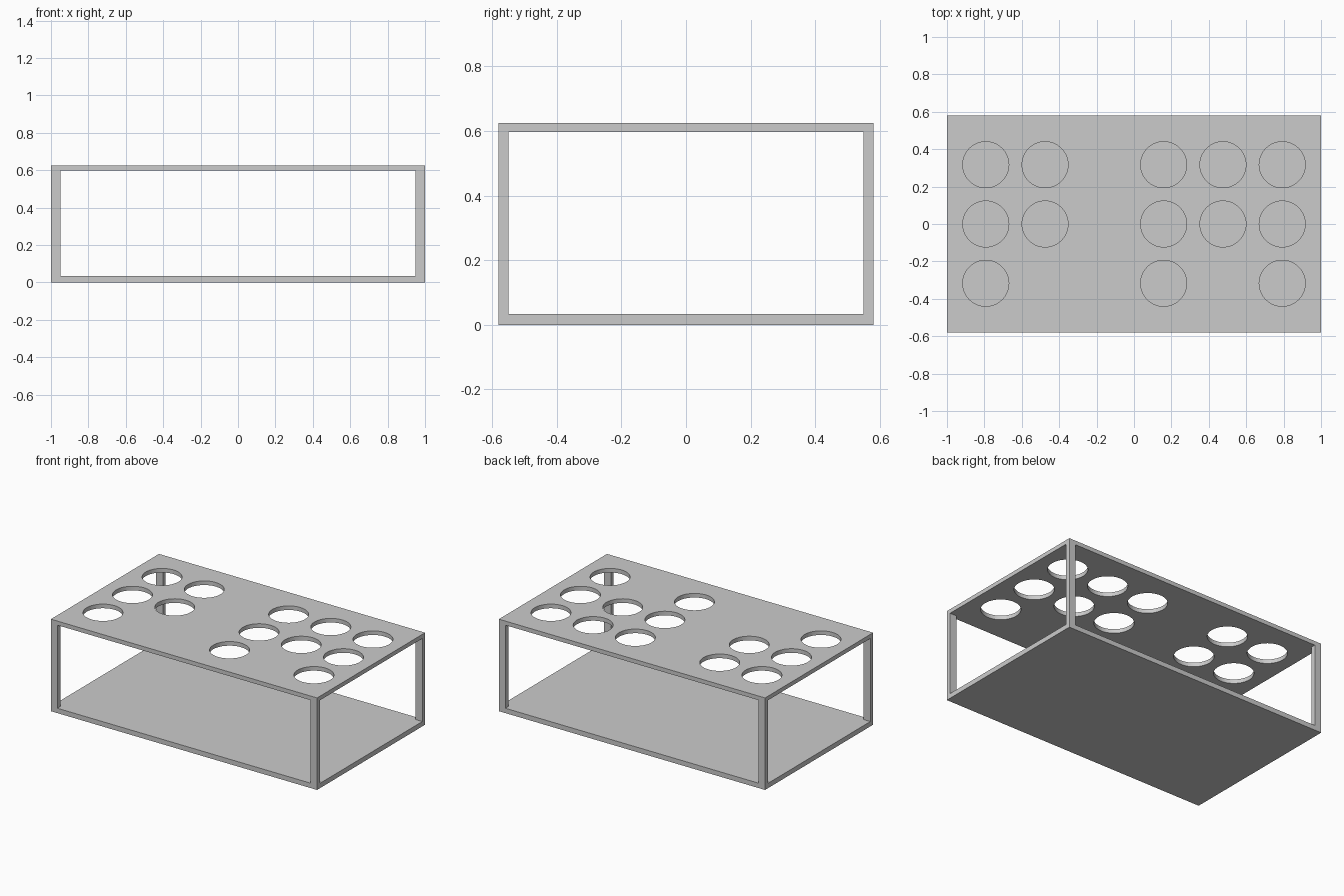
import bpy
import bmesh
import math
from mathutils import Matrix

cube = bpy.data.objects.get("Cube")
if cube:
    bpy.data.objects.remove(cube, do_unlink=True)

HALF_X, HALF_Y, HEIGHT = 1.0, 0.58, 0.625
BASE_TOP, SHELF_BOTTOM = 0.033, 0.597
POST_X, POST_Y = 0.05, 0.03
PITCH, HOLE_RADIUS = 0.317, 0.123

grey = bpy.data.materials.new("plain grey")
grey.use_nodes = True
GREY = (0.6, 0.6, 0.6, 1.0)
grey.diffuse_color = GREY
grey.node_tree.nodes["Principled BSDF"].inputs["Base Color"].default_value = GREY


def finish(name, bm):
    """Turn a bmesh into a named grey object."""
    mesh = bpy.data.meshes.new(name)
    bm.to_mesh(mesh)
    bm.free()
    mesh.materials.append(grey)
    obj = bpy.data.objects.new(name, mesh)
    bpy.context.collection.objects.link(obj)
    return obj


def box(name, low, high):
    """Box between two opposite corners."""
    size = [b - a for a, b in zip(low, high)]
    centre = [(a + b) / 2 for a, b in zip(low, high)]
    bm = bmesh.new()
    bmesh.ops.create_cube(bm, size=1.0, matrix=Matrix.Translation(centre) @ Matrix.Diagonal((*size, 1.0)))
    return finish(name, bm)


# Base plate and holed top plate
box("base_plate", (-HALF_X, -HALF_Y, 0), (HALF_X, HALF_Y, BASE_TOP))
top = box("top_plate", (-HALF_X, -HALF_Y, SHELF_BOTTOM), (HALF_X, HALF_Y, HEIGHT))

# Four corner posts
for side, sx in (("left", 1), ("right", -1)):
    for end, sy in (("front", -1), ("back", 1)):
        xs = sorted((sx * HALF_X, sx * (HALF_X - POST_X)))
        ys = sorted((sy * HALF_Y, sy * (HALF_Y - POST_Y)))
        box(f"{end}_{side}_post", (xs[0], ys[0], BASE_TOP), (xs[1], ys[1], SHELF_BOTTOM))

# Round holes: occupied columns of a six-column grid, for each row from front to back
rows = [(0, 3, 5), (0, 1, 3, 4, 5), (0, 1, 3, 4, 5)]
bm = bmesh.new()
for row, columns in enumerate(rows):
    for column in columns:
        place = Matrix.Translation(((column - 2.5) * PITCH, (row - 1) * PITCH, HEIGHT))
        bmesh.ops.create_cone(bm, cap_ends=True, segments=64, radius1=HOLE_RADIUS,
                              radius2=HOLE_RADIUS, depth=0.2, matrix=place)
cutter = finish("hole_cutter", bm)
cutter.hide_render = True

cut = top.modifiers.new("holes", "BOOLEAN")
cut.operation = "DIFFERENCE"
cut.solver = "EXACT"
cut.object = cutter
bpy.ops.object.select_all(action="DESELECT")
top.select_set(True)
bpy.context.view_layer.objects.active = top
bpy.ops.object.modifier_apply(modifier=cut.name)
bpy.data.objects.remove(cutter, do_unlink=True)

# Smooth hole walls, crisp rims
bpy.ops.object.shade_smooth_by_angle(angle=math.radians(30))
